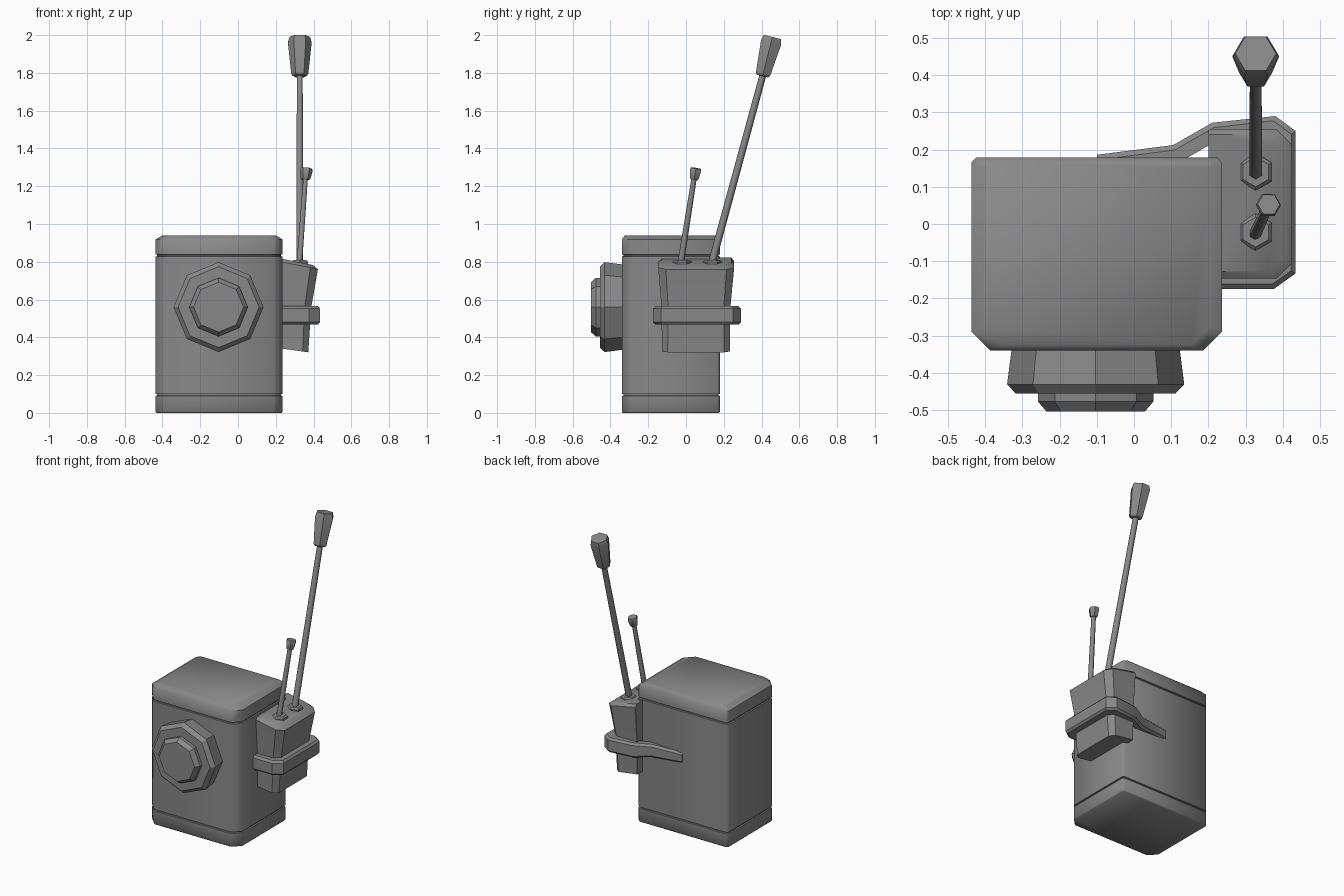
import bpy, bmesh, math
from mathutils import Vector

if "Cube" in bpy.data.objects:
    bpy.data.objects.remove(bpy.data.objects["Cube"])

grey = bpy.data.materials.new("plain grey")
grey.diffuse_color = (0.25, 0.25, 0.25, 1)
grey.use_nodes = True
grey.node_tree.nodes["Principled BSDF"].inputs["Base Color"].default_value = grey.diffuse_color


def loft(name, rings, angle=50, closed=False):
    """Skin a stack of equal-length rings; cap the ends unless the stack is closed."""
    bm = bmesh.new()
    loops = [[bm.verts.new(p) for p in ring] for ring in rings]
    n = len(loops[0])
    pairs = list(zip(loops, loops[1:])) + ([(loops[-1], loops[0])] if closed else [])
    for a, b in pairs:
        for i in range(n):
            j = (i + 1) % n
            bm.faces.new((a[i], a[j], b[j], b[i]))
    if not closed:
        bm.faces.new(loops[0][::-1])
        bm.faces.new(loops[-1])
    bmesh.ops.recalc_face_normals(bm, faces=bm.faces)
    mesh = bpy.data.meshes.new(name)
    bm.to_mesh(mesh)
    bm.free()
    obj = bpy.data.objects.new(name, mesh)
    bpy.context.collection.objects.link(obj)
    mesh.materials.append(grey)
    bpy.ops.object.select_all(action='DESELECT')
    obj.select_set(True)
    bpy.context.view_layer.objects.active = obj
    bpy.ops.object.shade_smooth_by_angle(angle=math.radians(angle))
    return obj


def chamfered(x0, x1, y0, y1, front, back, left=True):
    """Plan rectangle with cut corners; left=False keeps the left corners square."""
    fl, bl = (front, back) if left else (0.002, 0.002)
    return [(x0 + fl, y0), (x1 - front, y0), (x1, y0 + front), (x1, y1 - back),
            (x1 - back, y1), (x0 + bl, y1), (x0, y1 - bl), (x0, y0 + fl)]


def turned(name, start, end, profile, sides, phase=0.0, angle=50):
    """Polygonal solid around the line start-end; profile holds (fraction, radius)."""
    start, end = Vector(start), Vector(end)
    axis = (end - start).normalized()
    u = Vector((1, 0, 0))
    u = (u - axis * u.dot(axis)).normalized()
    v = axis.cross(u)
    rings = []
    for t, r in profile:
        c = start.lerp(end, t)
        rings.append([c + r * (math.cos(a) * u + math.sin(a) * v)
                      for a in (phase + k * math.tau / sides for k in range(sides))])
    return loft(name, rings, angle)


# Case with two grooves and a bevelled lid
rings = []
for z, dx, dy in [(0, .004, .004), (.006, 0, 0), (.09, 0, 0), (.092, .008, .008),
                  (.099, .008, .008), (.101, 0, 0), (.828, 0, 0), (.83, .008, .008),
                  (.837, .008, .008), (.839, 0, 0), (.918, 0, 0), (.938, .032, .015)]:
    plan = chamfered(-.436 + dx, .236 - dx, -.34 + dy, .179 - dy, .05, .013)
    rings.append([(x, y, z) for x, y in plan])
loft("case", rings)

# Round front fitting, in two steps
turned("front_ring", (-.103, -.33, .56), (-.103, -.456, .56),
       [(0, .225), (.8, .238), (1, .214)], 8, angle=25)
turned("front_button", (-.103, -.45, .56), (-.103, -.504, .56),
       [(0, .155), (.5, .155), (1, .132)], 8, angle=25)

# Side holder, tapered, with sloping top and bottom
rings = []
for z, slope, x1, y0, y1, c in [(.345, -.14, .372, -.127, .232, .03),
                                (.56, 0, .388, -.13, .235, .035),
                                (.805, -.2, .423, -.147, .255, .04),
                                (.822, -.2, .396, -.128, .24, .035)]:
    plan = chamfered(.2, x1, y0, y1, c, c, left=False)
    rings.append([(x, y, z + slope * (x - .2)) for x, y in plan])
loft("holder", rings, 40)

# Strap around the holder, running onto the back of the case
outer = [(.2, -.175), (.375, -.175), (.434, -.133), (.434, .25), (.38, .29),
         (.21, .272), (.105, .212), (-.1, .186)]
inner = [(.2, -.12), (.36, -.12), (.375, -.1), (.375, .2), (.35, .23),
         (.225, .225), (.12, .165), (-.1, .165)]
rings = []
for i, (o, n) in enumerate(zip(outer, inner)):
    o, n = Vector(o), Vector(n)
    h = .049 if i < 6 else .043 if i == 6 else .036
    edge = o + (n - o).normalized() * .014
    rings.append([(*n, .516 - h), (*edge, .516 - h), (*o, .516 - h + .013),
                  (*o, .516 + h - .013), (*edge, .516 + h), (*n, .516 + h)])
loft("strap", rings, 35)

# Two levers, each with a hexagonal collar, rod and grip
turned("long_lever_collar", (.327, .14, .77), (.327, .14, .81),
       [(0, .05), (.75, .05), (1, .04)], 6, math.pi / 6, 30)
turned("long_lever_rod", (.327, .133, .78), (.327, .413, 1.81),
       [(0, .02), (1, .018)], 6, math.pi / 6, 65)
turned("long_lever_grip", (.327, .405, 1.783), (.327, .458, 1.99),
       [(0, .036), (.05, .045), (.86, .063), (1, .055)], 6, 0, 30)
turned("short_lever_collar", (.327, -.022, .77), (.327, -.022, .81),
       [(0, .05), (.75, .05), (1, .04)], 6, math.pi / 6, 30)
turned("short_lever_rod", (.324, -.03, .78), (.358, .044, 1.25),
       [(0, .017), (1, .014)], 6, math.pi / 6, 65)
turned("short_lever_grip", (.357, .043, 1.235), (.362, .053, 1.295),
       [(0, .022), (.1, .026), (.8, .034), (1, .03)], 6, 0, 30)
